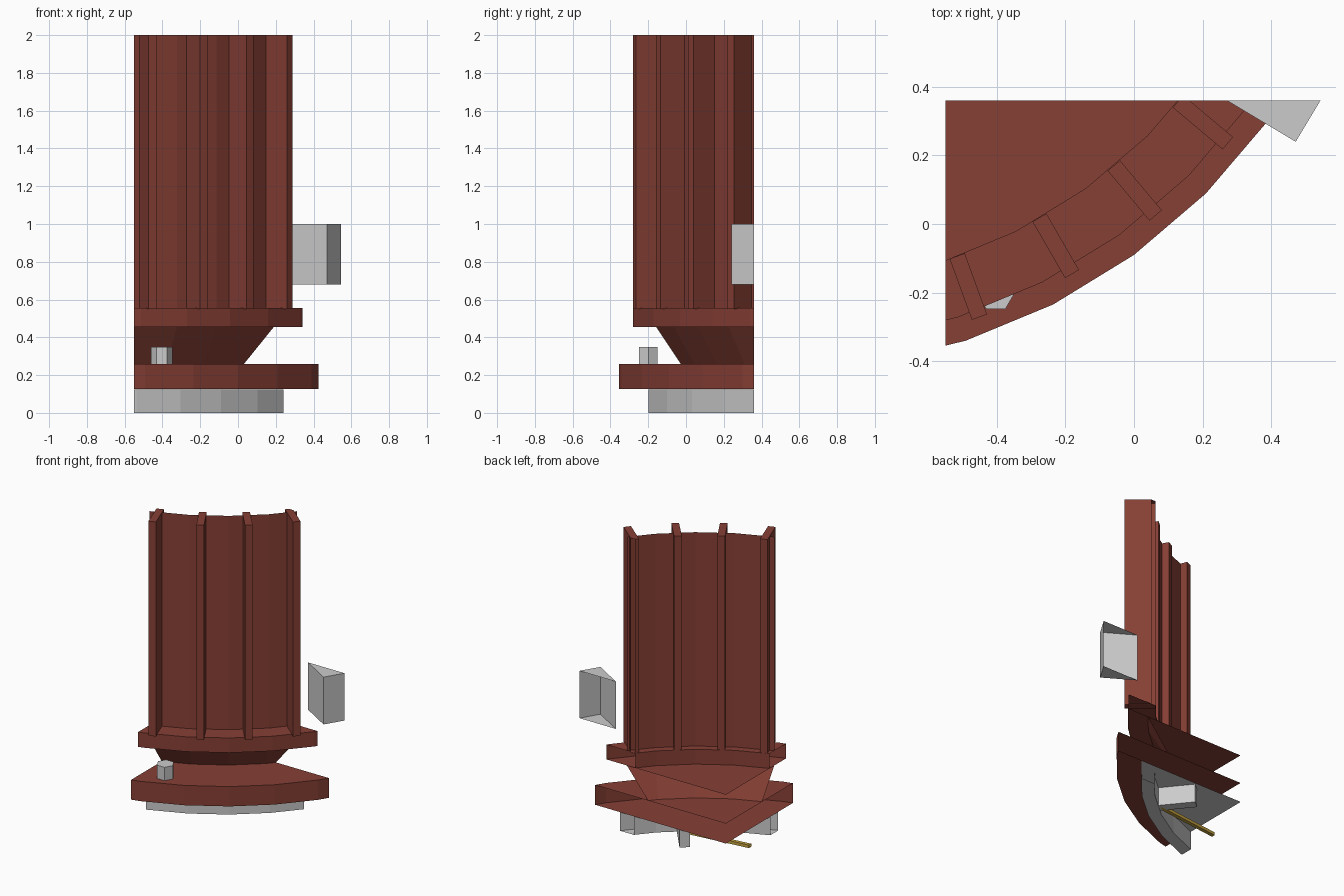
import bpy, bmesh
from math import sin, cos, radians, pi
from mathutils import Matrix, Vector

if "Cube" in bpy.data.objects:
    bpy.data.objects.remove(bpy.data.objects["Cube"])

# The model is an open-cut sector of a large round tower
CX, CY = -1.036, 1.335          # tower axis
CUT_X, CUT_Y = -0.55, 0.36      # cutting planes
SIDES = 40


def material(name, rgb):
    m = bpy.data.materials.new(name)
    m.diffuse_color = (*rgb, 1)
    m.use_nodes = True
    m.node_tree.nodes["Principled BSDF"].inputs["Base Color"].default_value = m.diffuse_color
    return m


RED = material("red_paint", (0.24, 0.05, 0.035))
YELLOW = material("yellow_paint", (0.55, 0.36, 0.05))


def finish(name, bm, mat=None, cut=True):
    if cut:
        for co, no in (((CUT_X, 0, 0), (-1, 0, 0)), ((0, CUT_Y, 0), (0, 1, 0))):
            geom = bm.verts[:] + bm.edges[:] + bm.faces[:]
            bmesh.ops.bisect_plane(bm, geom=geom, dist=1e-5, plane_co=co,
                                   plane_no=no, clear_outer=True)
    me = bpy.data.meshes.new(name)
    bm.to_mesh(me)
    bm.free()
    ob = bpy.data.objects.new(name, me)
    bpy.context.collection.objects.link(ob)
    if mat:
        me.materials.append(mat)
    return ob


def lathe(name, profile, mat=None):
    """Revolve (radius, z) points, listed bottom to top on the outside, about the tower axis."""
    bm = bmesh.new()
    rings = []
    for r, z in profile:
        if r == 0:
            rings.append([bm.verts.new((CX, CY, z))] * SIDES)
        else:
            rings.append([bm.verts.new((CX + r * cos(2 * pi * i / SIDES),
                                        CY + r * sin(2 * pi * i / SIDES), z))
                          for i in range(SIDES)])
    for a, b in zip(rings, rings[1:]):
        for i in range(SIDES):
            j = (i + 1) % SIDES
            quad = list(dict.fromkeys((a[i], a[j], b[j], b[i])))
            bm.faces.new(quad)
    return finish(name, bm, mat)


def box(bm, centre, size, angle):
    m = (Matrix.Translation(centre) @ Matrix.Rotation(angle, 4, 'Z')
         @ Matrix.Diagonal((*size, 1)))
    bmesh.ops.create_cube(bm, size=1, matrix=m)


def polar(r, deg, z):
    """Point at radius r, angle measured from the front (-y) towards +x."""
    a = radians(deg)
    return Vector((CX + r * sin(a), CY - r * cos(a), z))


# Base ring and plate
lathe("base_ring", [(1.53, 0.125), (1.53, 0), (1.61, 0), (1.61, 0.125)])
lathe("base_plate", [(1.61, 0.125), (0, 0.125)])

# Lower flange, conical neck, upper flange
lathe("lower_flange", [(0, 0.126), (1.762, 0.126), (1.762, 0.26), (0, 0.26)], RED)
lathe("neck", [(1.45, 0.26), (1.57, 0.455), (0, 0.455)], RED)
lathe("upper_flange", [(1.522, 0.455), (1.69, 0.455), (1.69, 0.555),
                       (1.522, 0.555), (1.522, 0.455)], RED)

# Tower wall
lathe("tower_wall", [(1.57, 0.555), (1.57, 2.0)], RED)

# Ribs every ten degrees
bm = bmesh.new()
for deg in (20, 30, 40, 50):
    box(bm, polar(1.615, deg, 1.275), (0.19, 0.047, 1.45), radians(deg - 90))
finish("tower_ribs", bm, RED)

# Bolt on the lower flange
bm = bmesh.new()
bmesh.ops.create_cone(bm, cap_ends=True, segments=6, radius1=0.056, radius2=0.056,
                      depth=0.09,
                      matrix=Matrix.Translation(polar(1.66, 22.4, 0.305))
                      @ Matrix.Rotation(pi / 6, 4, 'Z'))
finish("flange_bolt", bm)

# Side block, cut open at the back
bm = bmesh.new()
ang = radians(-31)
corner = Vector((0.472, 0.24, 0.84))
u = Vector((cos(ang), sin(ang), 0))
v = Vector((-sin(ang), cos(ang), 0))
box(bm, corner - u * 0.2 + v * 0.15, (0.4, 0.3, 0.32), ang)
finish("side_block", bm)

# Bracket inside the base
bm = bmesh.new()
box(bm, polar(1.41, 39, 0.0625), (0.23, 0.065, 0.125), radians(39 - 90))
finish("base_bracket", bm)

# Thin bar under the base
bm = bmesh.new()
p, q = Vector((-0.08, 0.155, 0.01)), Vector((-0.57, 0.098, 0.01))
d = q - p
box(bm, (p + q) / 2, (d.length, 0.025, 0.02), Vector((1, 0)).angle_signed(d.xy) * -1)
finish("base_bar", bm, YELLOW)
